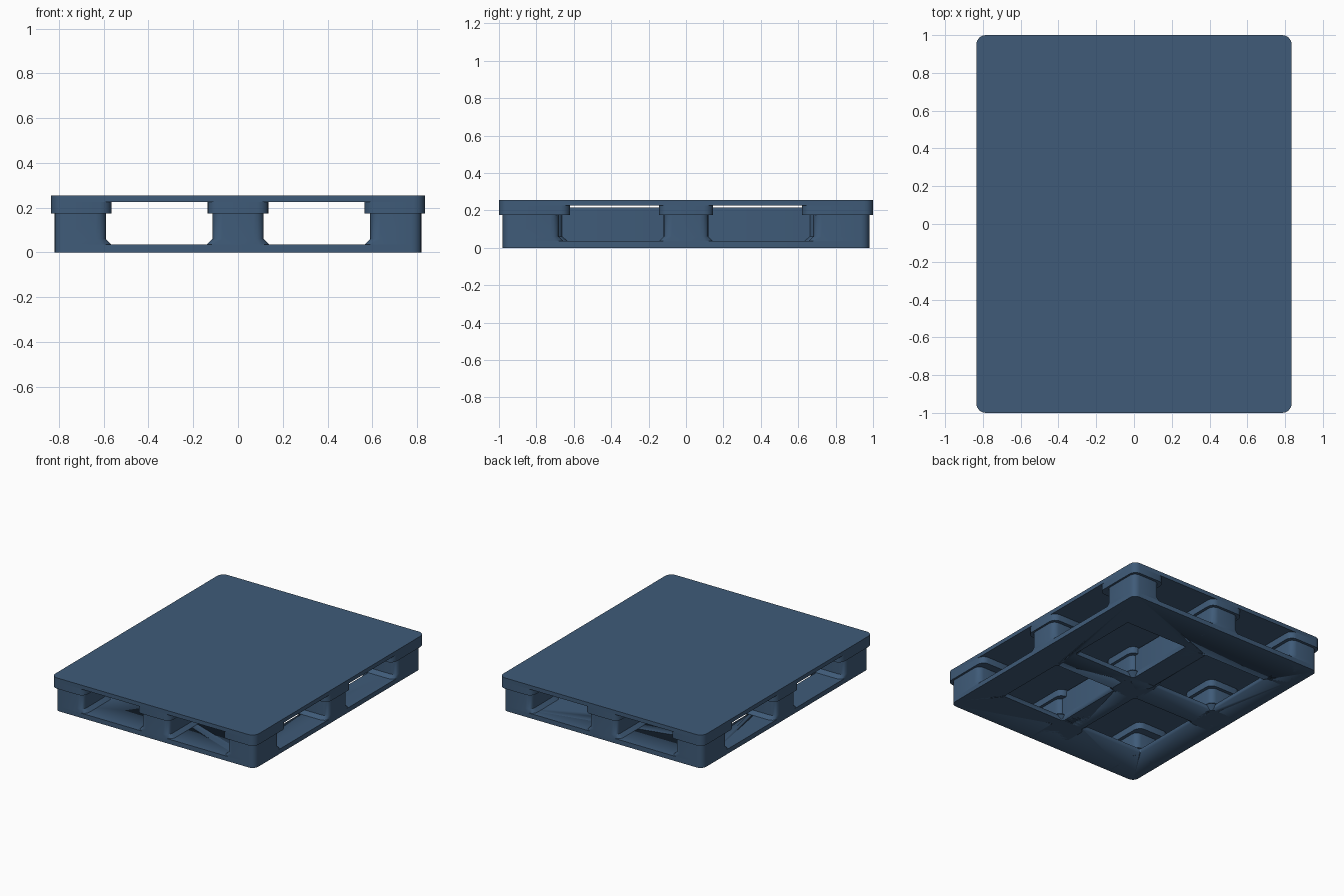
import bpy, bmesh, math

if "Cube" in bpy.data.objects:
    bpy.data.objects.remove(bpy.data.objects["Cube"])

blue = bpy.data.materials.new("slate blue plastic")
blue.diffuse_color = (0.05, 0.105, 0.19, 1)
blue.use_nodes = True
blue.node_tree.nodes["Principled BSDF"].inputs["Base Color"].default_value = blue.diffuse_color


def ring(x0, x1, y0, y1, r, seg=4):
    """Rounded rectangle outline, counter-clockwise."""
    pts = []
    corners = ((x1 - r, y1 - r), (x0 + r, y1 - r), (x0 + r, y0 + r), (x1 - r, y0 + r))
    for k, (cx, cy) in enumerate(corners):
        for i in range(seg + 1):
            a = math.pi / 2 * (k + i / seg)
            pts.append((cx + r * math.cos(a), cy + r * math.sin(a)))
    return pts


def loft(name, levels):
    """Closed solid through rounded rectangles (x0, x1, y0, y1, radius, z)."""
    bm = bmesh.new()
    rings = [[bm.verts.new((x, y, l[5])) for x, y in ring(*l[:5])] for l in levels]
    n = len(rings[0])
    for a, b in zip(rings, rings[1:]):
        for i in range(n):
            j = (i + 1) % n
            bm.faces.new((a[i], a[j], b[j], b[i]))
    bm.faces.new(rings[0][::-1])
    bm.faces.new(rings[-1])
    me = bpy.data.meshes.new(name)
    bm.to_mesh(me)
    bm.free()
    ob = bpy.data.objects.new(name, me)
    bpy.context.collection.objects.link(ob)
    me.materials.append(blue)
    bpy.ops.object.select_all(action='DESELECT')
    bpy.context.view_layer.objects.active = ob
    ob.select_set(True)
    bpy.ops.object.shade_smooth_by_angle(angle=math.radians(30))
    return ob


# Top deck
loft("top_deck", [(-.835, .835, -1, 1, .05, .225), (-.835, .835, -1, 1, .05, .255)])

# Bottom frame with four windows
frame = loft("bottom_frame", [(-.82, .82, -.98, .98, .05, 0), (-.82, .82, -.98, .98, .05, .035)])
for sx in (-1, 1):
    for sy in (-1, 1):
        x0, x1 = sorted((sx * .09, sx * .61))
        y0, y1 = sorted((sy * .10, sy * .66))
        cut = loft("window_cutter", [(x0, x1, y0, y1, .01, -.1), (x0, x1, y0, y1, .01, .1)])
        cut.hide_render = True
        cut.hide_viewport = True
        m = frame.modifiers.new("window", 'BOOLEAN')
        m.object = cut
        m.solver = 'EXACT'


def span(side, inner, outer, half):
    """Range for the low, middle or high position along an axis."""
    if side == 0:
        return -half, half
    return tuple(sorted((side * inner, side * outer)))


# Nine feet, each with a flared base and a wider collar under the deck
for i in (-1, 0, 1):
    for j in (-1, 0, 1):
        def rect(g, yin, xout=.82, yout=.98):
            return span(i, .59 - g, xout, .115 + g) + span(j, yin - g, yout, .12 + g)
        yin = .68 if i else .66
        loft("foot", [rect(0, yin) + (.045, .0),
                      rect(.025, yin) + (.045, .035),
                      rect(0, yin) + (.045, .06),
                      rect(0, yin) + (.045, .18)])
        cy = .62
        collar = span(i, .565, .835, .137) + span(j, cy, 1, .145)
        loft("foot_collar", [collar + (.05, .175), collar + (.05, .226)])

# Centre walls joining the middle row of feet
for s in (-1, 1):
    y0, y1 = sorted((s * .1, s * .7))
    loft("centre_wall", [(-.085, .085, y0, y1, .005, .0), (-.085, .085, y0, y1, .005, .215)])
